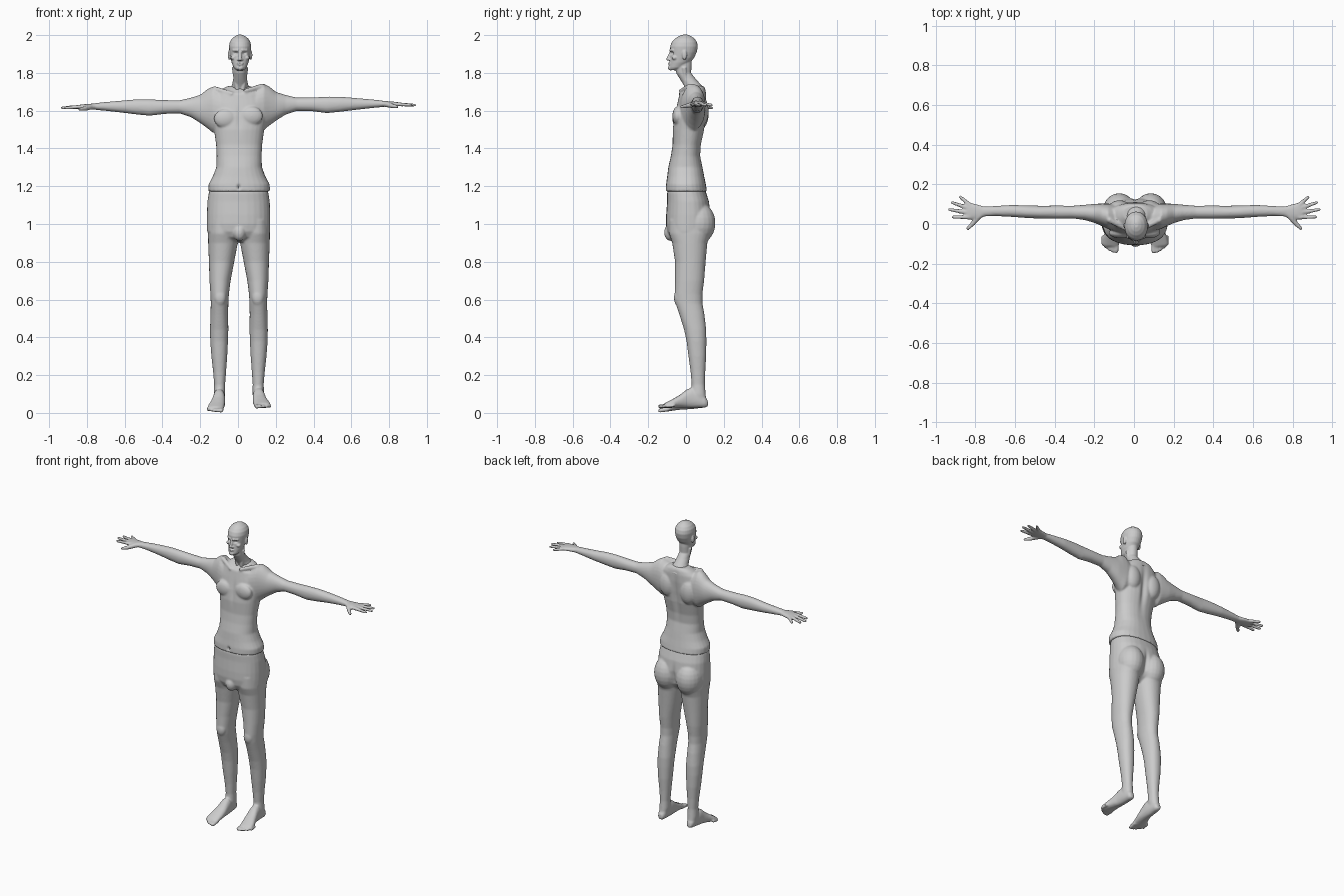
import bpy, bmesh, math
from mathutils import Vector, Matrix

N = 28
AXES = {"x": (1, 2, 0), "y": (0, 2, 1), "z": (0, 1, 2)}


def loft(bm, axis, sections, m=Matrix(), power=2.3):
    """Skin rounded sections (t, a0, a1, b0, b1) stacked along one axis."""
    ia, ib, it = AXES[axis]
    rings = []
    for t, a0, a1, b0, b1 in sections:
        ring = []
        for k in range(N):
            c, s = math.cos(math.tau * k / N), math.sin(math.tau * k / N)
            p = Vector((0, 0, 0))
            p[it] = t
            p[ia] = (a0 + a1) / 2 + (a1 - a0) / 2 * math.copysign(abs(c) ** (2 / power), c)
            p[ib] = (b0 + b1) / 2 + (b1 - b0) / 2 * math.copysign(abs(s) ** (2 / power), s)
            ring.append(bm.verts.new(m @ p))
        rings.append(ring)
    for r, q in zip(rings, rings[1:]):
        for k in range(N):
            j = (k + 1) % N
            bm.faces.new((r[k], r[j], q[j], q[k]))
    bm.faces.new(rings[0])
    bm.faces.new(rings[-1])


def blob(bm, centre, radii, m=Matrix()):
    mat = m @ Matrix.Translation(centre) @ Matrix.Diagonal((*radii, 1))
    bmesh.ops.create_uvsphere(bm, u_segments=20, v_segments=12, radius=1, matrix=mat)


def digit(bm, a, b, r0, r1, m=Matrix()):
    """Tapered finger or toe with a round tip."""
    a, b = Vector(a), Vector(b)
    rot = (b - a).to_track_quat("Z", "Y").to_matrix().to_4x4()
    bmesh.ops.create_cone(bm, cap_ends=True, segments=14, radius1=r0, radius2=r1,
                          depth=(b - a).length, matrix=m @ Matrix.Translation((a + b) / 2) @ rot)
    blob(bm, b, (r1, r1, r1), m)


def finish(bm, name, voxel, smooth, dents=()):
    """Fuse the parts into one skin, soften it and press in the dents."""
    bmesh.ops.recalc_face_normals(bm, faces=bm.faces)
    mesh = bpy.data.meshes.new(name)
    bm.to_mesh(mesh)
    bm.free()
    ob = bpy.data.objects.new(name, mesh)
    bpy.context.collection.objects.link(ob)
    bpy.ops.object.select_all(action="DESELECT")
    bpy.context.view_layer.objects.active = ob
    ob.select_set(True)
    rm = ob.modifiers.new("fuse", "REMESH")
    rm.mode, rm.voxel_size = "VOXEL", voxel
    sm = ob.modifiers.new("soften", "SMOOTH")
    sm.factor, sm.iterations = 0.5, smooth
    for mod in (rm.name, sm.name):
        bpy.ops.object.modifier_apply(modifier=mod)
    for centre, radii, push in dents:
        for v in ob.data.vertices:
            d = sum(((v.co[i] - centre[i]) / radii[i]) ** 2 for i in range(3))
            if d < 6:
                v.co += Vector(push) * math.exp(-d)
    bpy.ops.object.shade_smooth_by_angle(angle=math.radians(50))
    return ob


def side_matrix(s, dx=0.0, dz=0.0):
    return Matrix.Translation((dx, 0, dz)) @ Matrix.Diagonal((s, 1, 1, 1))


# Torso, arms and hands
bm = bmesh.new()
loft(bm, "z", [(z, 0.006 - w, 0.006 + w, f, b) for z, w, f, b in (
    (1.172, .163, -.108, .112), (1.21, .162, -.106, .105), (1.25, .14, -.1, .097),
    (1.30, .121, -.094, .088), (1.36, .119, -.08, .076), (1.42, .122, -.071, .08),
    (1.50, .133, -.071, .098), (1.57, .146, -.062, .105), (1.64, .15, -.046, .108),
    (1.69, .125, -.034, .107), (1.715, .09, -.005, .103), (1.73, .06, .015, .095))])
for s in (1, -1):
    m = side_matrix(s, 0.002, 0.007 * s)
    # arm
    loft(bm, "x", [
        (.06, -.035, .1, 1.52, 1.70), (.10, -.035, .1, 1.495, 1.715), (.135, -.025, .103, 1.49, 1.735),
        (.165, -.01, .103, 1.515, 1.72), (.20, .005, .102, 1.54, 1.692), (.25, .02, .097, 1.572, 1.676),
        (.31, .028, .092, 1.592, 1.662), (.39, .027, .093, 1.59, 1.663), (.47, .027, .092, 1.58, 1.667),
        (.54, .03, .094, 1.587, 1.667), (.62, .036, .096, 1.597, 1.66), (.70, .04, .091, 1.606, 1.653),
        (.76, .038, .088, 1.612, 1.647)], m, 2.1)
    # palm
    loft(bm, "x", [(.75, .04, .086, 1.613, 1.646), (.79, .025, .098, 1.614, 1.643),
                   (.83, .022, .108, 1.615, 1.64), (.848, .03, .106, 1.617, 1.637)], m)
    # fingers and thumb
    for y0, tip in ((.034, (.915, .035)), (.056, (.933, .073)), (.078, (.92, .108)), (.096, (.878, .136))):
        digit(bm, (.83, y0, 1.628), (*tip, 1.622), .0115, .0085, m)
    digit(bm, (.78, .045, 1.628), (.815, .003, 1.618), .016, .0125, m)
    digit(bm, (.812, .005, 1.618), (.84, -.022, 1.614), .0125, .009, m)
    # shoulder blade, chest, collar bone
    blob(bm, (.075, .08, 1.59), (.055, .04, .08), m)
    blob(bm, (.07, -.045, 1.565), (.06, .027, .05), m)
    digit(bm, (.03, -.03, 1.695), (.125, .02, 1.722), .011, .015, m)
finish(bm, "upper_body", .006, 4, (
    ((0.006, .115, 1.52), (.018, .05, .13), (0, -.014, 0)),
    ((0.004, -.108, 1.195), (.008, .03, .012), (0, .014, 0)),
    ((0.006, -.07, 1.56), (.012, .04, .07), (0, .006, 0))))

# Pelvis, legs and feet
bm = bmesh.new()
loft(bm, "z", [(z, 0.003 - w, 0.003 + w, f, b) for z, w, f, b in (
    (1.185, .152, -.094, .1), (1.165, .158, -.1, .107), (1.12, .165, -.1, .122), (1.05, .168, -.105, .132),
    (1.0, .168, -.106, .13), (.96, .167, -.1, .118), (.93, .13, -.085, .09), (.905, .06, -.05, .06))])
blob(bm, (.008, -.08, .955), (.035, .036, .045))
for s in (1, -1):
    m = side_matrix(s, 0.005)
    blob(bm, (.08, .066, 1.005), (.083, .09, .11), m)
    # leg
    loft(bm, "z", [
        (1.02, .01, .16, -.09, .13), (.95, .006, .164, -.09, .13), (.9, .006, .163, -.073, .113),
        (.8, .025, .159, -.058, .104), (.7, .044, .156, -.058, .096), (.63, .053, .151, -.06, .087),
        (.58, .056, .149, -.055, .087), (.52, .057, .151, -.035, .098), (.44, .056, .153, -.01, .107),
        (.38, .058, .152, .003, .108), (.3, .062, .146, .013, .107), (.22, .068, .137, .024, .102),
        (.15, .073, .131, .03, .1), (.1, .072, .134, .028, .104), (.05, .08, .13, .03, .11)], m, 2.15)
    # knee cap
    blob(bm, (.1, -.04, .61), (.032, .024, .045), m)
    # foot, with one foot tipped a little further down
    tip = Matrix.Translation((0, .1, .03)) @ Matrix.Rotation(.01 if s > 0 else .1, 4, "X") \
        @ Matrix.Translation((0, -.1, -.03))
    m = m @ tip
    loft(bm, "y", [
        (.116, .09, .12, .034, .065), (.1, .08, .129, .028, .09), (.03, .073, .136, .027, .135),
        (.005, .073, .139, .028, .125), (-.03, .073, .149, .03, .098), (-.07, .077, .163, .029, .075),
        (-.1, .081, .168, .027, .06), (-.112, .086, .16, .029, .054)], m)
    for k in range(5):
        x, r = .094 + .0175 * k, .0125 - .0012 * k
        y = -.138 + .003 * k * k * .75
        digit(bm, (x - .002, y + .045, .04), (x, y, .036), r, r * .9, m)
finish(bm, "lower_body", .006, 4, (
    ((0.005, .15, .985), (.014, .06, .08), (0, -.02, 0)),))

# Neck and head
bm = bmesh.new()
m = side_matrix(1, 0.011)
loft(bm, "z", [
    (1.69, -.06, .06, .005, .108), (1.715, -.052, .052, .0, .098), (1.74, -.042, .042, -.015, .077),
    (1.77, -.036, .036, -.034, .05), (1.80, -.034, .034, -.052, .027), (1.84, -.036, .036, -.06, .03),
    (1.87, -.036, .036, -.06, .03)], m, 2.1)
loft(bm, "z", [(z, -w, w, f, b) for z, w, f, b in (
    (1.814, .02, -.086, -.045), (1.828, .034, -.09, -.01), (1.855, .045, -.086, .022),
    (1.88, .051, -.083, .043), (1.91, .056, -.083, .057), (1.94, .059, -.084, .063),
    (1.963, .055, -.075, .058), (1.982, .043, -.058, .045), (1.995, .026, -.038, .026),
    (2.002, .01, -.018, .01))], m, 2.1)
# chin, lips, nose
blob(bm, (0, -.083, 1.826), (.018, .013, .013), m)
blob(bm, (0, -.086, 1.851), (.019, .009, .005), m)
blob(bm, (0, -.085, 1.843), (.016, .009, .005), m)
digit(bm, (0, -.08, 1.912), (0, -.095, 1.873), .006, .009, m)
for s in (1, -1):
    ms = m @ side_matrix(s)
    blob(bm, (.01, -.087, 1.87), (.007, .009, .006), ms)
    # brow, cheek bone, ear
    digit(bm, (.008, -.084, 1.918), (.036, -.068, 1.92), .007, .006, ms)
    blob(bm, (.036, -.06, 1.88), (.014, .016, .012), ms)
    blob(bm, (.057, -.008, 1.895), (.008, .013, .026), ms)
    # neck muscle
    digit(bm, (.032, -.01, 1.83), (.014, .003, 1.71), .012, .012, ms)
finish(bm, "head", .0035, 3, [
    ((0.011 + s * .022, -.078, 1.904), (.011, .02, .008), (0, .013, 0)) for s in (1, -1)])
